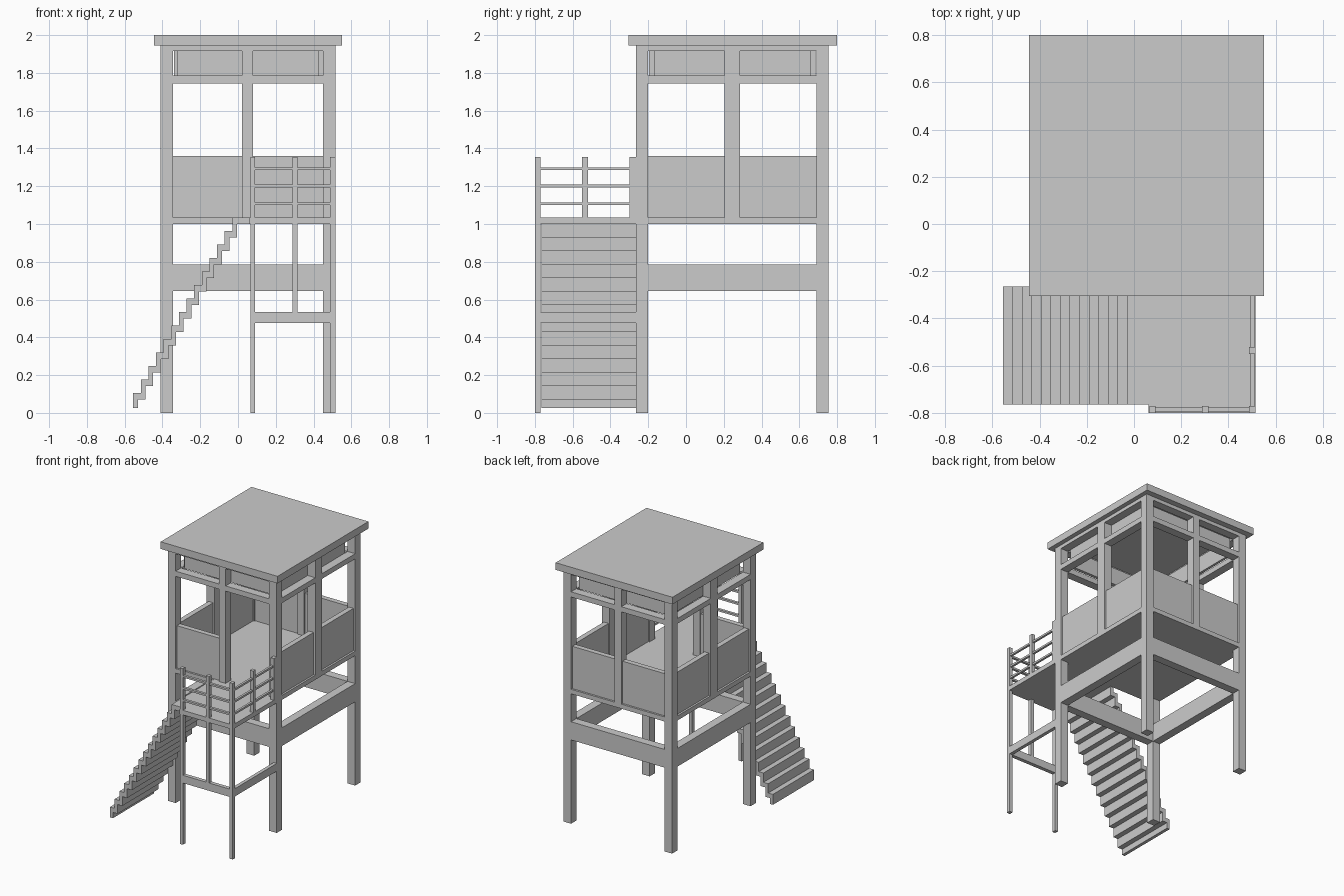
import bpy, bmesh

if "Cube" in bpy.data.objects:
    bpy.data.objects.remove(bpy.data.objects["Cube"])

def boxes(name, items):
    """One object from boxes given as (x0, x1, y0, y1, z0, z1)."""
    bm = bmesh.new()
    for x0, x1, y0, y1, z0, z1 in items:
        v = bmesh.ops.create_cube(bm, size=1)['verts']
        for p in v:
            p.co.x = x1 if p.co.x > 0 else x0
            p.co.y = y1 if p.co.y > 0 else y0
            p.co.z = z1 if p.co.z > 0 else z0
    return finish(name, bm)

def finish(name, bm):
    bmesh.ops.recalc_face_normals(bm, faces=bm.faces)
    me = bpy.data.meshes.new(name)
    bm.to_mesh(me)
    bm.free()
    ob = bpy.data.objects.new(name, me)
    bpy.context.collection.objects.link(ob)
    return ob

# Outer tower footprint and post size
X0, X1, Y0, Y1, P = -0.41, 0.515, -0.265, 0.755, 0.065
XI, XJ, YI, YJ = X0 + P, X1 - P, Y0 + P, Y1 - P

def ring(z0, z1, inset=0.0, t=P):
    """Four beams between the corner posts."""
    return [(XI, XJ, Y0 + inset, Y0 + inset + t, z0, z1),
            (XI, XJ, Y1 - inset - t, Y1 - inset, z0, z1),
            (X0 + inset, X0 + inset + t, YI, YJ, z0, z1),
            (X1 - inset - t, X1 - inset, YI, YJ, z0, z1)]

# Roof
boxes("roof", [(-0.445, 0.55, -0.305, 0.8, 1.945, 2.0)])

# Corner posts and mid posts
boxes("corner_posts", [(x, x + P, y, y + P, 0, 1.945)
                       for x in (X0, XJ) for y in (Y0, YJ)])
boxes("mid_posts",
      [(0.022, 0.08, y, y + P, 1.0, 1.945) for y in (Y0, YJ)] +
      [(x, x + P, 0.205, 0.285, 1.0, 1.945) for x in (X0, XJ)])

# Horizontal beams
boxes("lower_beams", ring(0.645, 0.785))
boxes("window_head_beams", ring(1.745, 1.785))
boxes("top_beams", ring(1.917, 1.945))

# Cabin floor
boxes("cabin_floor", [(XI, XJ, Y0, Y1, 1.0, 1.035),
                      (X0, XI, YI, YJ, 1.0, 1.035),
                      (XJ, X1, YI, YJ, 1.0, 1.035)])

# Low cabin walls, with the right half of the front left open as a doorway
walls = ring(1.035, 1.36, inset=0.015, t=0.04)
f = walls[0]
walls[0] = (f[0], 0.022) + f[2:]
boxes("cabin_walls", walls)

# Set-back panels above the windows
boxes("upper_panels",
      [(-0.32, 0.43, y, y + 0.025, 1.785, 1.917) for y in (-0.195, 0.66)] +
      [(x, x + 0.02, -0.17, 0.66, 1.785, 1.917) for x in (-0.34, 0.43)])

# Landing deck
boxes("landing_deck", [(0.062, 0.515, -0.8, Y0, 1.0, 1.035)])

# Landing legs, braces and railing
boxes("landing_posts", [
    (0.065, 0.09, -0.8, -0.77, 0, 1.355),
    (0.488, 0.515, -0.8, -0.77, 0, 1.355),
    (0.288, 0.315, -0.8, -0.77, 0.535, 1.355),
    (0.488, 0.515, -0.55, -0.52, 1.035, 1.355),
    (0.488, 0.515, -0.3, Y0, 1.035, 1.355)])
boxes("landing_braces", [(0.09, 0.488, -0.8, -0.77, 0.475, 0.535),
                         (0.488, 0.515, -0.77, Y0, 0.475, 0.535)])
rails = []
for z in (1.1, 1.193, 1.285):
    rails += [(0.09, 0.488, -0.795, -0.775, z, z + 0.015),
              (0.493, 0.51, -0.77, Y0, z, z + 0.015)]
boxes("landing_rails", rails)

# Staircase: folded ribbon profile extruded across its width
N, DX, DZ = 14, 0.0404, 0.0715
upper, lower = [], []
for i in range(N):
    x, top = -0.555 + DX * i, 0.105 + DZ * i
    upper += [(x, top - DZ if i else 0.025), (x, top)]
    lower += [(x + 0.025, top - DZ - 0.035 if i else 0.025), (x + 0.025, top - 0.035)]
profile = upper + [(0.062, 1.035), (0.062, 1.0)] + lower[::-1]
bm = bmesh.new()
face = bm.faces.new([bm.verts.new((x, -0.765, z)) for x, z in profile])
ext = bmesh.ops.extrude_face_region(bm, geom=[face])['geom']
bmesh.ops.translate(bm, vec=(0, 0.5, 0),
                    verts=[g for g in ext if isinstance(g, bmesh.types.BMVert)])
finish("staircase", bm)
